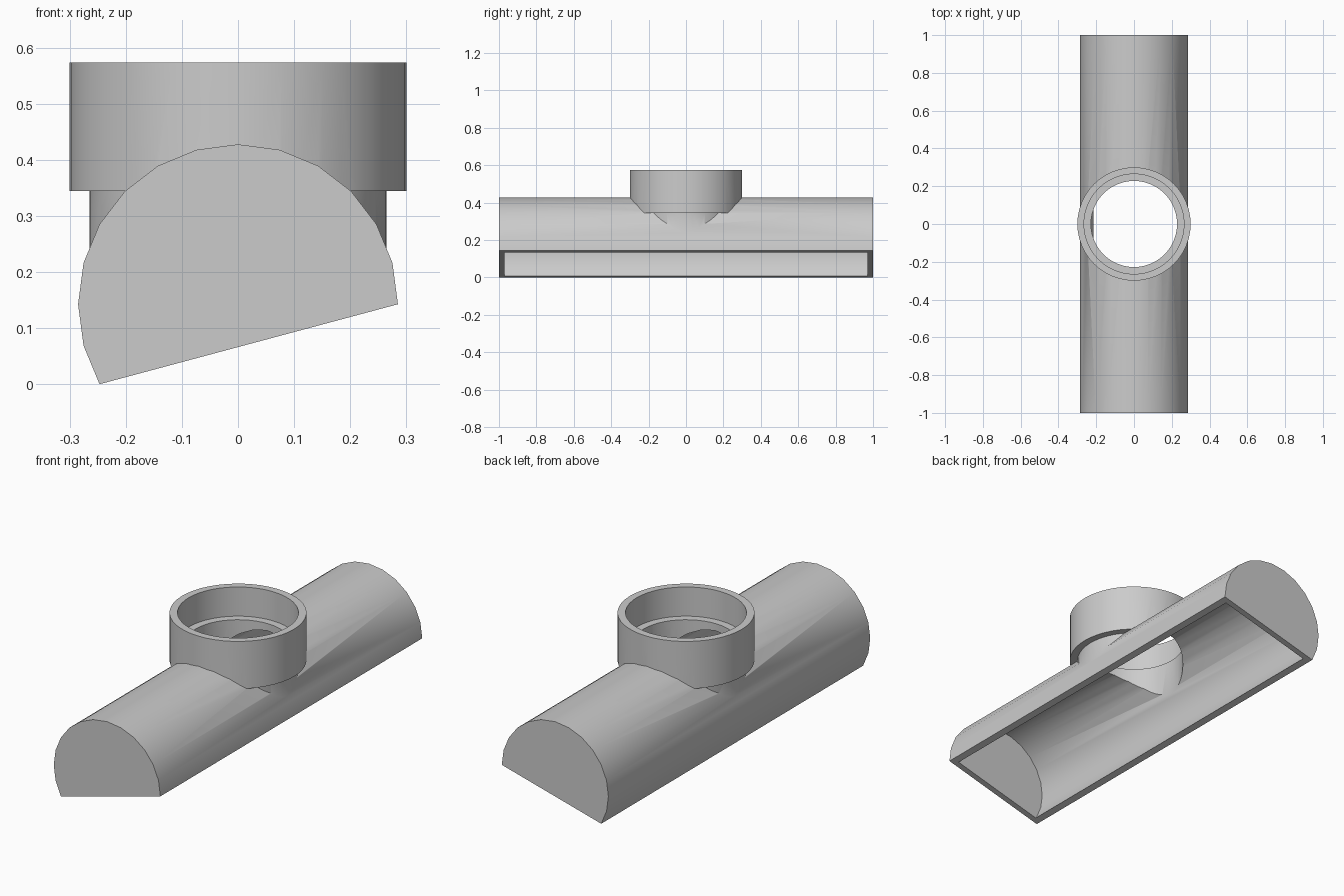
import bpy, bmesh
from math import cos, sin, radians
from mathutils import Matrix

if "Cube" in bpy.data.objects:
    bpy.data.objects.remove(bpy.data.objects["Cube"])

PIPE_R, WALL, AXIS_Z = 0.285, 0.03, 0.1425
HALF_LEN = 1.0

grey = bpy.data.materials.new("plain grey")
grey.use_nodes = True
colour = (0.6, 0.6, 0.6, 1)
grey.diffuse_color = colour
grey.node_tree.nodes["Principled BSDF"].inputs["Base Color"].default_value = colour


def add_object(name, bm):
    bmesh.ops.recalc_face_normals(bm, faces=bm.faces)
    mesh = bpy.data.meshes.new(name)
    bm.to_mesh(mesh)
    bm.free()
    mesh.materials.append(grey)
    obj = bpy.data.objects.new(name, mesh)
    bpy.context.collection.objects.link(obj)
    return obj


def upright_cylinder(name, radius, z0, z1, sides=48):
    bm = bmesh.new()
    bmesh.ops.create_cone(bm, cap_ends=True, segments=sides, radius1=radius, radius2=radius,
                          depth=z1 - z0, matrix=Matrix.Translation((0, 0, (z0 + z1) / 2)))
    return add_object(name, bm)


def combine(target, other, operation):
    mod = target.modifiers.new(other.name, "BOOLEAN")
    mod.operation, mod.object, mod.solver = operation, other, "EXACT"
    bpy.context.view_layer.objects.active = target
    bpy.ops.object.modifier_apply(modifier=mod.name)
    bpy.data.objects.remove(other)


# Saddle shell: a pipe section spanning 210 degrees, closed by a slanted chord
bm = bmesh.new()
ring = [bm.verts.new((PIPE_R * cos(radians(a)), -HALF_LEN, AXIS_Z + PIPE_R * sin(radians(a))))
        for a in range(0, 211, 15)]
end = bm.faces.new(ring)
extruded = bmesh.ops.extrude_face_region(bm, geom=[end], use_keep_orig=True)
far = [v for v in extruded["geom"] if isinstance(v, bmesh.types.BMVert)]
bmesh.ops.translate(bm, verts=far, vec=(0, 2 * HALF_LEN, 0))
saddle = add_object("saddle_pipe_fitting", bm)

# Branch neck and wider socket collar
combine(saddle, upright_cylinder("neck", 0.265, 0.2, 0.4), "UNION")
combine(saddle, upright_cylinder("collar", 0.3, 0.344, 0.573), "UNION")

# Hollow of the pipe, leaving a wall at each end
bm = bmesh.new()
bmesh.ops.create_cone(bm, cap_ends=True, segments=24, radius1=PIPE_R - WALL, radius2=PIPE_R - WALL,
                      depth=2 * (HALF_LEN - WALL),
                      matrix=Matrix.Translation((0, 0, AXIS_Z)) @ Matrix.Rotation(radians(90), 4, "X"))
combine(saddle, add_object("hollow", bm), "DIFFERENCE")

# Through bore and the wider socket above its ledge
combine(saddle, upright_cylinder("bore", 0.228, 0.2, 0.7), "DIFFERENCE")
combine(saddle, upright_cylinder("socket", 0.265, 0.432, 0.7), "DIFFERENCE")

# Smooth shading with sharp rims
bpy.ops.object.select_all(action="DESELECT")
saddle.select_set(True)
bpy.context.view_layer.objects.active = saddle
bpy.ops.object.shade_smooth_by_angle(angle=radians(30))
